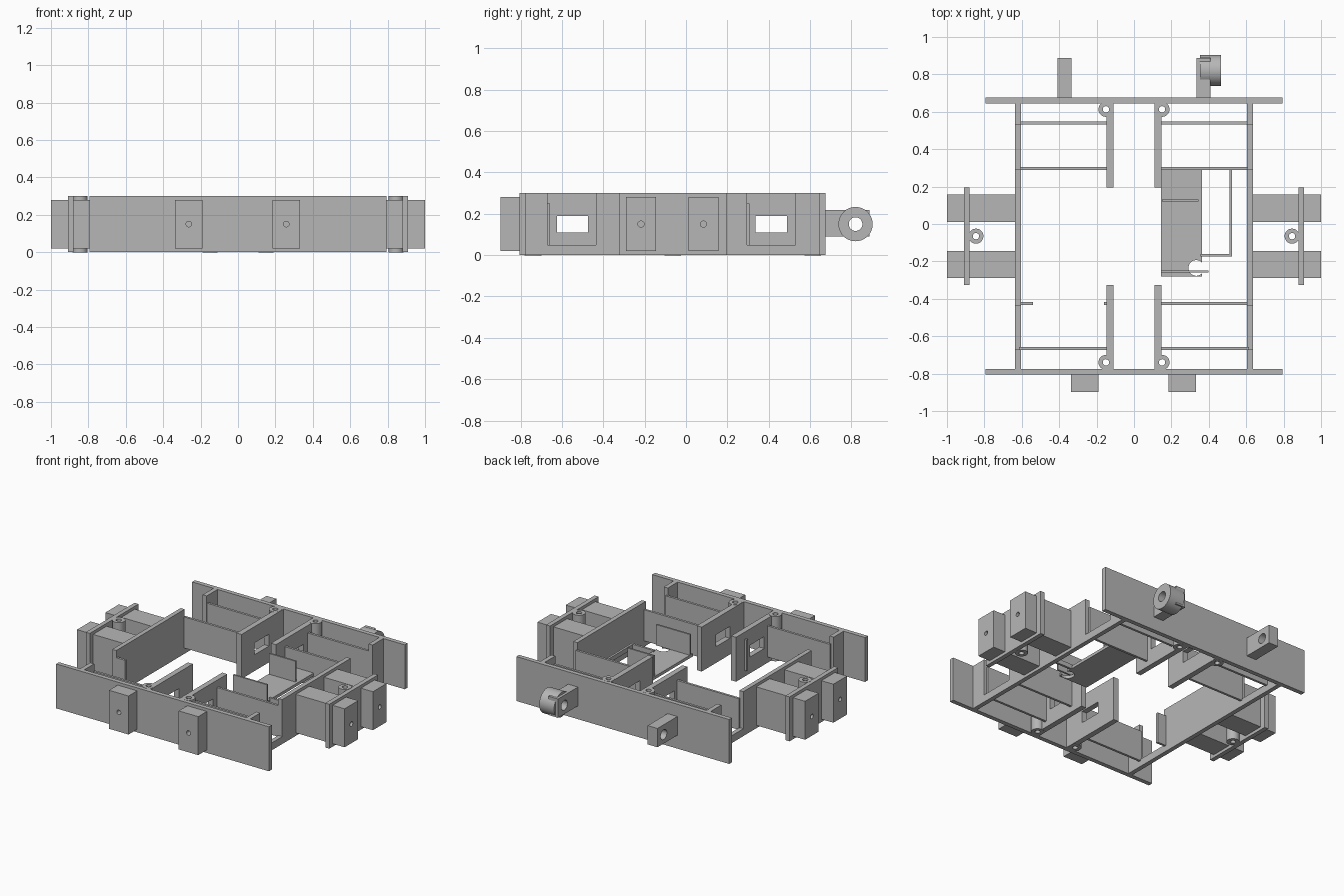
import bpy
import math
from mathutils import Vector

if "Cube" in bpy.data.objects:
    bpy.data.objects.remove(bpy.data.objects["Cube"], do_unlink=True)

grey = bpy.data.materials.new("plain_grey")
grey.use_nodes = True
grey.diffuse_color = (0.47, 0.47, 0.47, 1)
grey.node_tree.nodes["Principled BSDF"].inputs["Base Color"].default_value = grey.diffuse_color

H = 0.30   # wall height
T = 0.03   # wall thickness


def box(name, x, y, z):
    """Box from (min, max) ranges."""
    bpy.ops.mesh.primitive_cube_add(size=1)
    ob = bpy.context.object
    ob.name = name
    size = Vector((x[1] - x[0], y[1] - y[0], z[1] - z[0]))
    mid = Vector((sum(x), sum(y), sum(z))) / 2
    for v in ob.data.vertices:
        v.co = v.co * size + mid
    ob.data.materials.append(grey)
    return ob


def rod(name, centre, radius, length, axis="z"):
    turn = {"x": (0, math.pi / 2, 0), "y": (math.pi / 2, 0, 0), "z": (0, 0, 0)}[axis]
    bpy.ops.mesh.primitive_cylinder_add(vertices=40, radius=radius, depth=length,
                                        location=centre, rotation=turn)
    ob = bpy.context.object
    ob.name = name
    bpy.ops.object.transform_apply(location=True, rotation=True, scale=True)
    ob.data.materials.append(grey)
    return ob


def combine(ob, tools, operation="DIFFERENCE"):
    """Apply boolean tools to a part, then remove the tools."""
    for tool in tools:
        mod = ob.modifiers.new("shape", "BOOLEAN")
        mod.operation = operation
        mod.solver = "EXACT"
        mod.object = tool
        bpy.ops.object.select_all(action="DESELECT")
        bpy.context.view_layer.objects.active = ob
        ob.select_set(True)
        bpy.ops.object.modifier_apply(modifier=mod.name)
        bpy.data.objects.remove(tool, do_unlink=True)
    return ob


def smooth(ob):
    bpy.ops.object.select_all(action="DESELECT")
    bpy.context.view_layer.objects.active = ob
    ob.select_set(True)
    bpy.ops.object.shade_smooth_by_angle(angle=math.radians(30))


def span(s, a, b):
    """Range mirrored to side s."""
    return (a, b) if s > 0 else (-b, -a)


# Front and back walls
box("front_wall", (-0.795, 0.795), (-0.805, -0.775), (0, H))
box("back_wall", (-0.795, 0.795), (0.645, 0.675), (0, H))

bays = {"front": (-0.67, -0.435), "back": (0.295, 0.53)}
for s, side in ((1, "left"), (-1, "right")):
    # Side wall with an open notch at each bay
    wall = box(side + "_side_wall", span(s, 0.605, 0.635), (-0.775, 0.645), (0, H))
    combine(wall, [box("notch", span(s, 0.5, 0.7), y, (0.05, 0.4)) for y in bays.values()])

    # Central walls with a window and a screw boss
    for end, y, win, boss_y in (("front", (-0.775, -0.325), (-0.625, -0.475), -0.74),
                                ("back", (0.195, 0.645), (0.335, 0.488), 0.613)):
        wall = box(f"{end}_{side}_central_wall", span(s, 0.11, 0.147), y, (0, H))
        combine(wall, [rod("boss", (s * 0.15, boss_y, H / 2), 0.04, H + 0.002)], "UNION")
        combine(wall, [rod("bore", (s * 0.15, boss_y, H / 2), 0.017, 1),
                       box("window", span(s, 0.05, 0.25), win, (0.11, 0.19))])
        smooth(wall)

    # Thin bay partitions
    for i, y in enumerate((-0.674, -0.433, 0.29, 0.533)):
        name = f"{side}_partition_{i + 1}"
        if s < 0 and i == 1:
            box(name + "_outer_stub", (-0.62, -0.54), (y, y + 0.016), (0.04, 0.25))
            box(name + "_inner_stub", (-0.16, -0.14), (y, y + 0.016), (0.04, 0.25))
        else:
            box(name, span(s, 0.145, 0.61 if i in (1, 2) else 0.615),
                (y, y + 0.016), (0.04, 0.25))

    # Side mounting plate with a screw boss
    plate = box(side + "_side_plate", span(s, 0.88, 0.91), (-0.325, 0.195), (0, H))
    combine(plate, [rod("boss", (s * 0.845, -0.065, H / 2), 0.04, H + 0.002)], "UNION")
    combine(plate, [rod("bore", (s * 0.845, -0.065, H / 2), 0.017, 1)])
    smooth(plate)

    # Side blocks with blind holes
    for end, y in (("front", (-0.29, -0.145)), ("back", (0.012, 0.157))):
        block = box(f"{end}_{side}_side_block", span(s, 0.63, 1.0), y, (0.02, 0.28))
        combine(block, [rod("hole", (s, sum(y) / 2, 0.15), 0.015, 0.2, "x")])
        smooth(block)

    # Front blocks with blind holes
    mid = 0.258 if s > 0 else -0.263
    block = box(side + "_front_block", (mid - 0.073, mid + 0.073), (-0.897, -0.8), (0.02, 0.28))
    combine(block, [rod("hole", (mid, -0.9, 0.15), 0.015, 0.15, "y")])
    smooth(block)

    # Rear lugs with a cross hole
    lug = box(side + "_rear_lug", span(s, 0.335, 0.408), (0.67, 0.887), (0.09, 0.217))
    combine(lug, [rod("hole", (s * 0.37, 0.82, 0.15), 0.033, 0.3, "x")])
    smooth(lug)

# Retaining ring on the left lug
ring = rod("rear_ring", (0.409, 0.82, 0.15), 0.083, 0.111, "x")
combine(ring, [rod("bore", (0.409, 0.82, 0.15), 0.033, 0.3, "x"),
               box("relief", (0.3, 0.406), (0.7, 0.772), (0, 0.3)),
               box("slot", (0.3, 0.406), (0.878, 0.889), (0.15, 0.3))])
smooth(ring)

# Inner tray with a round cut-out
tray = box("tray_floor", (0.145, 0.363), (-0.28, 0.295), (0.11, 0.13))
combine(tray, [rod("cutout", (0.333, -0.235, 0.12), 0.042, 0.2)])
box("tray_front_plate", (0.145, 0.398), (-0.26, -0.248), (0.13, 0.27))
box("tray_back_plate", (0.15, 0.345), (0.119, 0.131), (0.13, 0.27))
box("tray_side_rail", (0.51, 0.525), (-0.175, 0.295), (0.11, 0.14))
box("tray_end_rail", (0.355, 0.515), (-0.175, -0.16), (0.11, 0.14))
